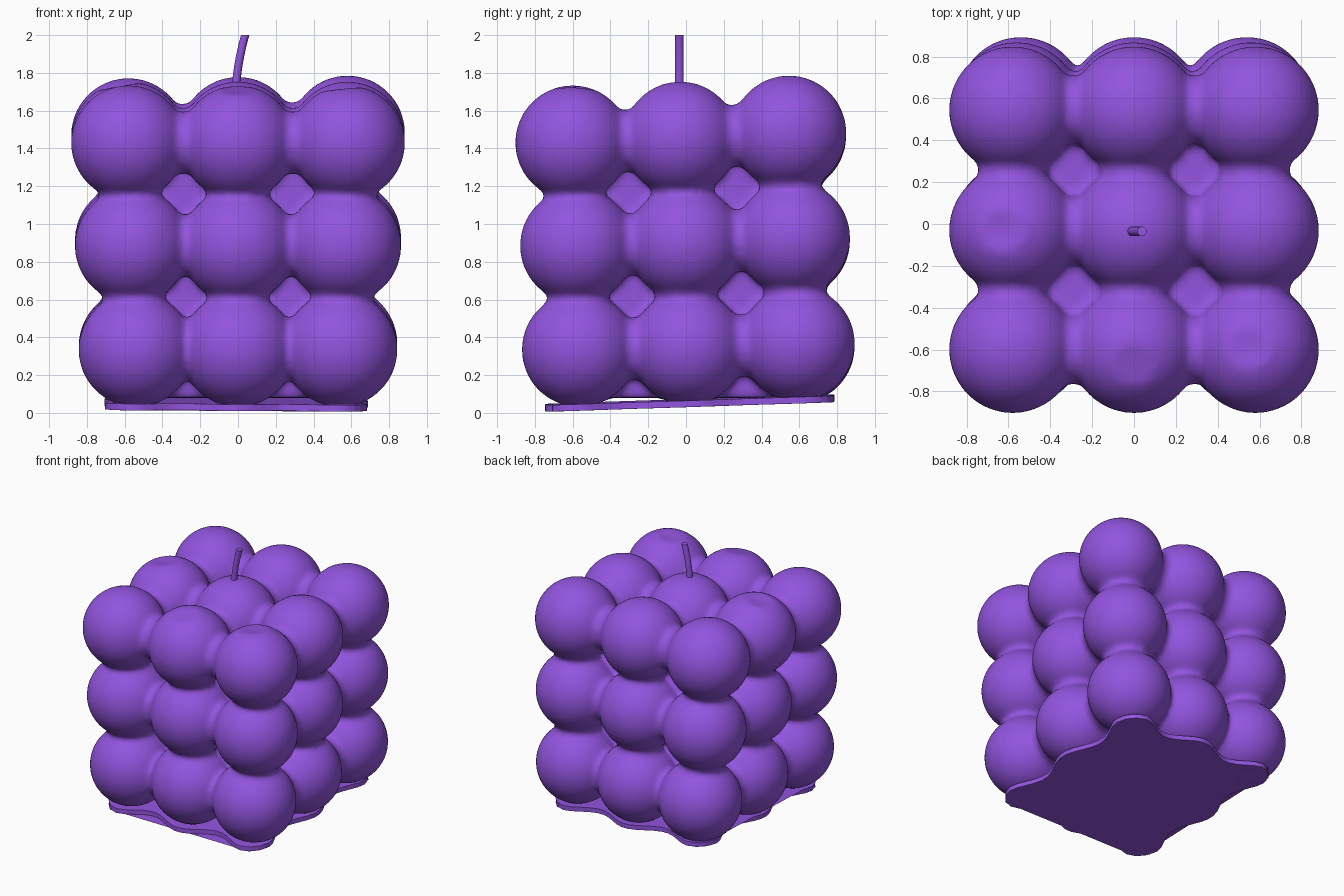
import bpy
import bmesh
import math
from mathutils import Vector, Matrix

cube = bpy.data.objects.get("Cube")
if cube:
    bpy.data.objects.remove(cube, do_unlink=True)

wax = bpy.data.materials.new("purple_wax")
wax.use_nodes = True
wax.diffuse_color = (0.29, 0.09, 0.74, 1)
wax.node_tree.nodes["Principled BSDF"].inputs["Base Color"].default_value = wax.diffuse_color


def add_object(name, bm):
    bmesh.ops.recalc_face_normals(bm, faces=bm.faces)
    mesh = bpy.data.meshes.new(name)
    bm.to_mesh(mesh)
    bm.free()
    mesh.materials.append(wax)
    obj = bpy.data.objects.new(name, mesh)
    bpy.context.collection.objects.link(obj)
    return obj


def smooth(obj, angle):
    bpy.ops.object.select_all(action='DESELECT')
    obj.select_set(True)
    bpy.context.view_layer.objects.active = obj
    bpy.ops.object.shade_smooth_by_angle(angle=math.radians(angle))


# Ball centres: slightly uneven layers, widening upward and tilting up to the back
SPREAD = (0.54, 0.56, 0.58)
ROWS = ((-0.565, 0.01, 0.59), (-0.575, -0.005, 0.565), (-0.6, -0.03, 0.545))
HEIGHT = ((0.335, 0.345, 0.36), (0.885, 0.9, 0.92), (1.43, 1.45, 1.475))


def centre(i, j, k):
    x = (i - 1) * SPREAD[k]
    return Vector((x, ROWS[k][j], HEIGHT[k][j] + (0.012 * x if j == 2 else 0)))


# Bubble body: balls, necks between neighbours and a filled core, fused together
bm = bmesh.new()
grid = [(i, j, k) for i in range(3) for j in range(3) for k in range(3)]
for i, j, k in grid:
    c = centre(i, j, k)
    bmesh.ops.create_icosphere(bm, subdivisions=5, radius=0.304, matrix=Matrix.Translation(c))
    for step in ((1, 0, 0), (0, 1, 0), (0, 0, 1)):
        n = [a + b for a, b in zip((i, j, k), step)]
        if max(n) > 2:
            continue
        way = centre(*n) - c
        turn = way.to_track_quat('Z', 'Y').to_matrix().to_4x4()
        bmesh.ops.create_cone(bm, cap_ends=True, segments=32, radius1=0.165, radius2=0.165,
                              depth=way.length, matrix=Matrix.Translation(c + way / 2) @ turn)
core = Matrix.Translation((0, 0, 0.76)) @ Matrix.Diagonal((0.9, 0.9, 1.36, 1))
bmesh.ops.create_cube(bm, size=1, matrix=core)

# Shallow dents on the crown
for place, depth in (((-0.63, -0.03, 1.74), 0.03), ((0.55, -0.59, 1.73), 0.025), ((0, -0.67, 1.72), 0.02)):
    for v in bm.verts:
        d = (v.co - Vector(place)).length
        if d < 0.1:
            v.co.z -= depth * (1 - (d / 0.1) ** 2)

body = add_object("bubble_body", bm)
fuse = body.modifiers.new("fuse", 'REMESH')
fuse.mode = 'VOXEL'
fuse.voxel_size = 0.02
fuse.use_smooth_shade = True
soften = body.modifiers.new("soften", 'SMOOTH')
soften.factor = 0.5
soften.iterations = 6

# Spilled base sheet: thin tilted slab with a scalloped edge
bm = bmesh.new()
outline = []
for side in range(4):
    for n in range(24):
        u = -0.66 + 1.32 * n / 23
        out = 0.65 + 0.05 * math.cos(math.tau * u / 0.57)
        corner = max(0, abs(u) - 0.5) / 0.16
        p = Matrix.Rotation(side * math.pi / 2, 3, 'Z') @ Vector((u, -out + 0.05 * corner ** 2, 0))
        outline.append((p.x - 0.01, p.y * 1.1 + 0.02))
face = bm.faces.new([bm.verts.new((x, y, 0.034 + 0.033 * y - 0.006 * x)) for x, y in outline])
ext = bmesh.ops.extrude_face_region(bm, geom=[face])
top = [g for g in ext["geom"] if isinstance(g, bmesh.types.BMVert)]
bmesh.ops.translate(bm, verts=top, vec=(0, 0, 0.035))
base = add_object("base_sheet", bm)
edge = base.modifiers.new("rounded_edge", 'BEVEL')
edge.width = 0.012
edge.segments = 3
edge.limit_method = 'ANGLE'
edge.angle_limit = math.radians(60)
smooth(base, 40)

# Wick: short bent rod
bm = bmesh.new()
rings = []
for n in range(13):
    t = n / 12
    z = 1.68 + 0.32 * t
    x = -0.012 + 0.05 * t ** 1.8
    rings.append([bm.verts.new((x + 0.022 * math.cos(a), -0.035 + 0.023 * math.sin(a), z))
                  for a in (math.tau * s / 16 for s in range(16))])
for low, high in zip(rings, rings[1:]):
    for s in range(16):
        bm.faces.new((low[s], low[s - 1], high[s - 1], high[s]))
bm.faces.new(rings[0])
bm.faces.new(rings[-1])
wick = add_object("wick", bm)
smooth(wick, 40)
